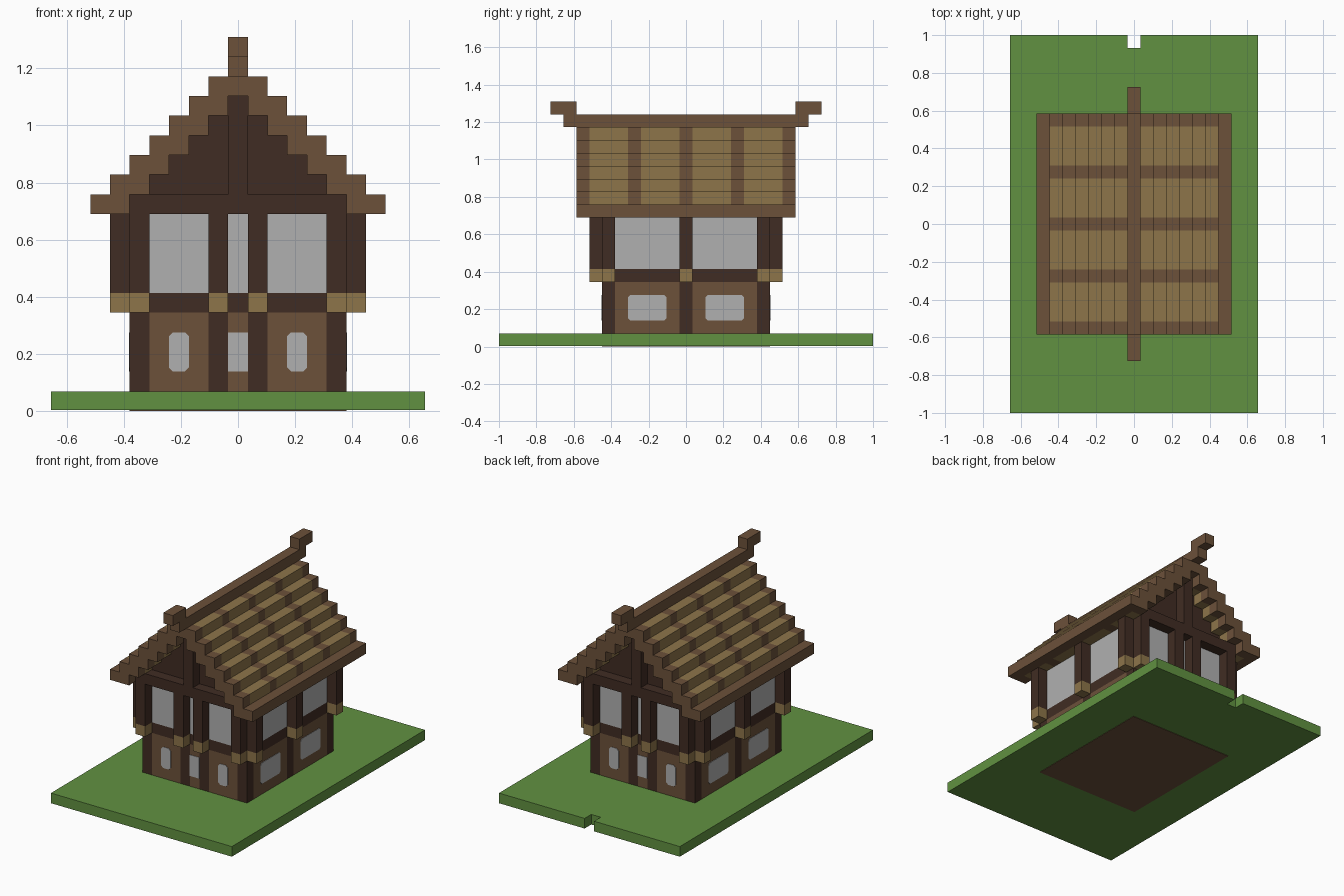
import bpy
import bmesh
from mathutils import Vector

old = bpy.data.objects.get("Cube")
if old:
    bpy.data.objects.remove(old, do_unlink=True)

U = 2 / 29  # one building block


def material(name, r, g, b):
    def lin(c):
        c /= 255
        return c / 12.92 if c < 0.04 else ((c + 0.055) / 1.055) ** 2.4
    col = (lin(r), lin(g), lin(b), 1)
    m = bpy.data.materials.new(name)
    m.use_nodes = True
    m.diffuse_color = col
    m.node_tree.nodes["Principled BSDF"].inputs["Base Color"].default_value = col
    return m


GRASS = material("grass green", 97, 145, 65)
BROWN = material("warm brown", 108, 81, 58)
DARK = material("dark timber", 64, 44, 35)
THATCH = material("thatch tan", 141, 117, 74)
PALE = material("pale grey", 176, 176, 176)


def finish(name, bm, mat):
    bmesh.ops.recalc_face_normals(bm, faces=bm.faces)
    bmesh.ops.scale(bm, vec=(U, U, U), verts=bm.verts)
    me = bpy.data.meshes.new(name)
    bm.to_mesh(me)
    bm.free()
    me.materials.append(mat)
    ob = bpy.data.objects.new(name, me)
    bpy.context.collection.objects.link(ob)
    return ob


def blocks(name, mat, *ranges):
    """Boxes given as inclusive block ranges (x, y, z), mirrored over x and y."""
    boxes = set()
    for (x0, x1), (y0, y1), z in ranges:
        for xr in ((x0, x1), (-x1, -x0)):
            for yr in ((y0, y1), (-y1, -y0)):
                boxes.add((xr, yr, z))
    bm = bmesh.new()
    for (x0, x1), (y0, y1), (z0, z1) in sorted(boxes):
        lo = Vector((x0 - .5, y0 - .5, z0))
        hi = Vector((x1 + .5, y1 + .5, z1 + 1))
        for v in bmesh.ops.create_cube(bm, size=1)["verts"]:
            v.co = (lo + hi) / 2 + Vector(c * s for c, s in zip(v.co, hi - lo))
    return finish(name, bm, mat)


def prism(name, mat, pts, place, depth):
    """Outline placed in space by a function, then extruded along depth."""
    bm = bmesh.new()
    face = bm.faces.new([bm.verts.new(place(a, b)) for a, b in pts])
    new = bmesh.ops.extrude_face_region(bm, geom=[face])["geom"]
    bmesh.ops.translate(bm, vec=depth,
                        verts=[g for g in new if isinstance(g, bmesh.types.BMVert)])
    return finish(name, bm, mat)


# Lawn with a small notch at the back, and the floor flush with its underside
lawn = [(-9.5, -14.5), (9.5, -14.5), (9.5, 14.5), (.5, 14.5),
        (.5, 13.5), (-.5, 13.5), (-.5, 14.5), (-9.5, 14.5)]
prism("lawn", GRASS, lawn, lambda a, b: (a, b, .04), (0, 0, .96))
floor = [(-5.5, -6.5), (5.5, -6.5), (5.5, 6.5), (-5.5, 6.5)]
prism("floor", BROWN, floor, lambda a, b: (a, b, 0), (0, 0, .06))

# Ground storey
low, band, high = (1, 4), (5, 5), (6, 9)
posts = [(5, 6), (1, 6), (5, 0)]
blocks("lower_posts", DARK, *[((x, x), (y, y), low) for x, y in posts])
blocks("lower_walls", BROWN, ((2, 4), (6, 6), low), ((0, 0), (6, 6), low),
       ((5, 5), (1, 5), low))


# Small windows with clipped corners, set on the ground storey walls
def window(name, mid, width, axis, side, cut):
    w, z0, z1 = width / 2, 2, 4
    pts = [(-w + cut, z0), (w - cut, z0), (w, z0 + cut), (w, z1 - cut),
           (w - cut, z1), (-w + cut, z1), (-w, z1 - cut), (-w, z0 + cut)]
    t = .04 * side
    if axis == "y":
        prism(name, PALE, pts, lambda a, b: (mid + a, 6.5 * side, b), (0, t, 0))
    else:
        prism(name, PALE, pts, lambda a, b: (5.5 * side, mid + a, b), (t, 0, 0))


for end, s in (("front", -1), ("back", 1)):
    for x in (-3, 0, 3):
        window(end + "_window", x, 1, "y", s, .2 if x else .02)
for end, s in (("right", -1), ("left", 1)):
    for y in (-3, 3):
        window(end + "_window", y, 3, "x", s, .2)

# Upper storey: sill beam, corbels, projecting posts and pale panels
blocks("sill_beam", DARK, ((-5, 5), (6, 6), band), ((5, 5), (-5, 5), band))
upper = [(5, 7), (1, 7), (6, 6), (6, 0)]
blocks("corbels", THATCH, *[((x, x), (y, y), band) for x, y in upper])
blocks("upper_posts", DARK, *[((x, x), (y, y), high) for x, y in upper],
       ((5, 5), (6, 6), high))
blocks("upper_panels", PALE, ((-4, 4), (6, 6), high), ((5, 5), (-5, 5), high))

# Gables: tie beam, stepped infill and king post
blocks("tie_beam", DARK, ((-5, 5), (6, 7), (10, 10)))
blocks("gable_infill", DARK,
       *[((z - 15, 15 - z), (6, 6), (z, z)) for z in range(11, 16)])
blocks("king_post", DARK, ((0, 0), (7, 7), (11, 15)))

# Stepped roof: brown ribs with thatch between them
half = []
for k in range(1, 7):
    half += [(k - .5, 18 - k), (k + .5, 18 - k)]
for k in range(6, 0, -1):
    half += [(k + .5, 16 - k), (k - .5, 16 - k)]
half.append((.5, 16))
outline = half + [(-x, z) for x, z in reversed(half)]
for y in range(-8, 9, 4):
    prism("roof_rib", BROWN, outline, lambda a, b: (a, y - .5, b), (0, 1, 0))
    if y < 8:
        prism("roof_thatch", THATCH, outline, lambda a, b: (a, y + .5, b), (0, 3, 0))
blocks("eaves", BROWN, ((7, 7), (-8, 8), (10, 10)))

# Ridge beam with raised ends
blocks("ridge_beam", BROWN, ((0, 0), (-9, 9), (17, 17)))
blocks("ridge_ends", BROWN, ((0, 0), (9, 10), (18, 18)))
